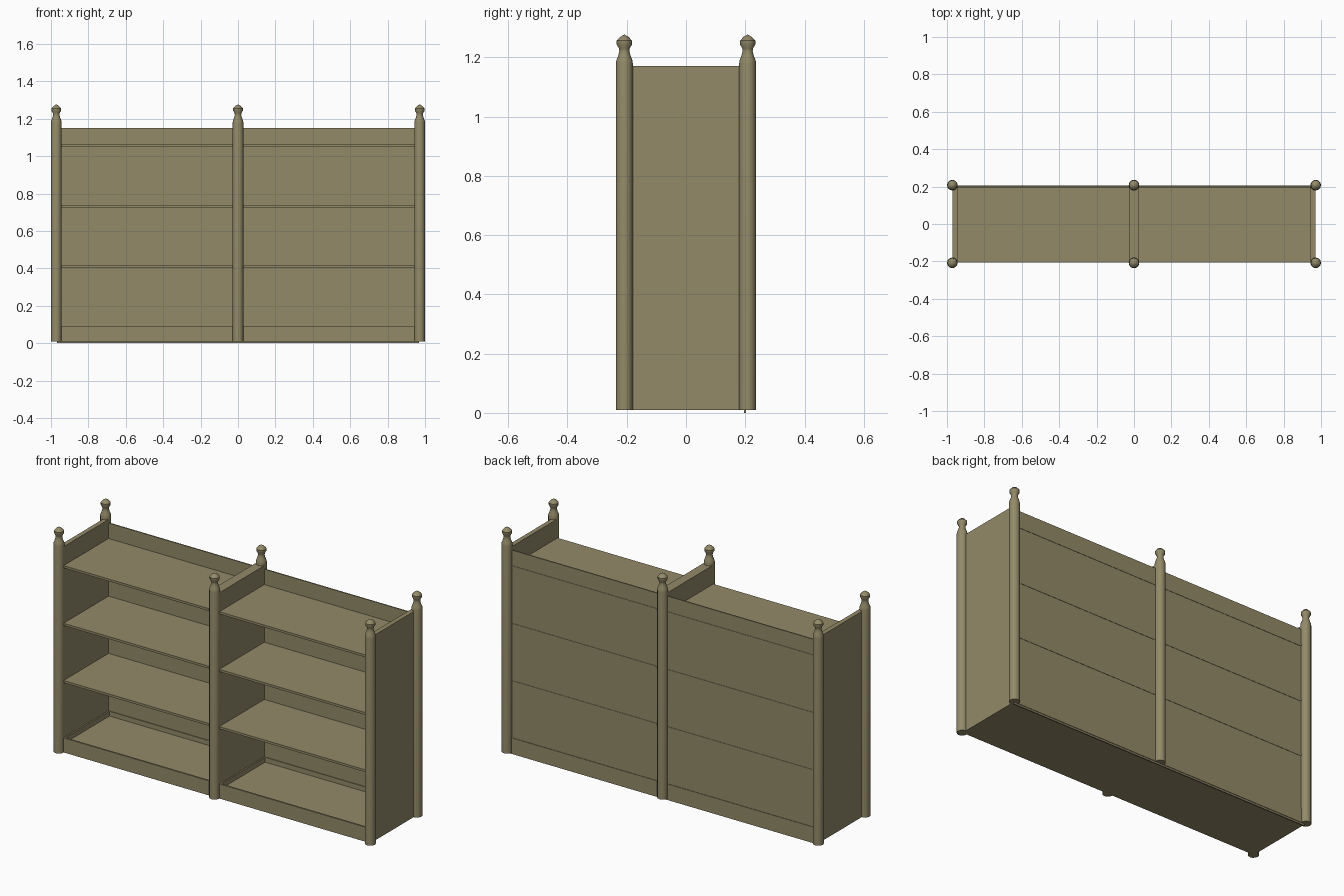
import bpy, bmesh, math

if "Cube" in bpy.data.objects:
    bpy.data.objects.remove(bpy.data.objects["Cube"])

wood = bpy.data.materials.new("olive_wood")
wood.diffuse_color = (0.29, 0.255, 0.14, 1)
wood.use_nodes = True
wood.node_tree.nodes["Principled BSDF"].inputs["Base Color"].default_value = wood.diffuse_color


def finish(name, bm):
    bmesh.ops.recalc_face_normals(bm, faces=bm.faces[:])
    mesh = bpy.data.meshes.new(name)
    bm.to_mesh(mesh)
    bm.free()
    mesh.materials.append(wood)
    obj = bpy.data.objects.new(name, mesh)
    bpy.context.collection.objects.link(obj)
    return obj


def box(name, x0, x1, y0, y1, z0, z1):
    bm = bmesh.new()
    bmesh.ops.create_cube(bm, size=1)
    for v in bm.verts:
        v.co.x = x1 if v.co.x > 0 else x0
        v.co.y = y1 if v.co.y > 0 else y0
        v.co.z = z1 if v.co.z > 0 else z0
    return finish(name, bm)


def lathe(name, profile, x, y, sides=12):
    bm = bmesh.new()
    rings = []
    for r, z in profile:
        rings.append([bm.verts.new((x + r * math.cos(2 * math.pi * i / sides),
                                    y + r * math.sin(2 * math.pi * i / sides), z))
                      for i in range(sides)])
    for a, b in zip(rings, rings[1:]):
        for i in range(sides):
            j = (i + 1) % sides
            bm.faces.new((a[i], a[j], b[j], b[i]))
    bm.faces.new(rings[0])
    tip = bm.verts.new((x, y, 1.277))
    for i in range(sides):
        bm.faces.new((rings[-1][i], rings[-1][(i + 1) % sides], tip))
    obj = finish(name, bm)
    bpy.ops.object.select_all(action='DESELECT')
    obj.select_set(True)
    bpy.context.view_layer.objects.active = obj
    bpy.ops.object.shade_smooth_by_angle(angle=math.radians(40))


# Six turned posts with ball finials
POST = [(0.0285, 0.01), (0.0285, 1.18), (0.027, 1.19), (0.021, 1.205),
        (0.017, 1.22), (0.018, 1.23), (0.026, 1.243), (0.026, 1.256), (0.014, 1.269)]
for x, side in ((-0.9715, "left"), (0, "middle"), (0.9715, "right")):
    for y, face in ((-0.208, "front"), (0.208, "back")):
        lathe(f"{face}_{side}_post", POST, x, y)

# End panels and centre divider
box("left_side_panel", -0.971, -0.945, -0.203, 0.203, 0.01, 1.17)
box("right_side_panel", 0.945, 0.971, -0.203, 0.203, 0.01, 1.17)
box("centre_divider", -0.027, 0.027, -0.203, 0.203, 0.01, 1.17)

# Back panel
box("back_panel", -0.968, 0.968, 0.196, 0.203, 0.0, 1.15)

# Shelves and plinth for each bay
for s, side in ((-1, "left"), (1, "right")):
    xa, xb = sorted((s * 0.025, s * 0.947))
    for n, z in enumerate((0.402, 0.725, 1.05)):
        box(f"{side}_shelf_{n + 1}", xa, xb, -0.205, 0.205, z, z + 0.013)
    box(f"{side}_floor", xa, xb, -0.2, 0.2, 0.01, 0.065)
    box(f"{side}_front_skirting", xa, xb, -0.206, -0.196, 0.01, 0.092)
    box(f"{side}_back_skirting", xa, xb, 0.192, 0.206, 0.01, 0.092)
    for x, part in ((s * 0.03, "inner"), (s * 0.942, "outer")):
        box(f"{side}_{part}_skirting", x - 0.005, x + 0.005, -0.2, 0.2, 0.012, 0.092)
